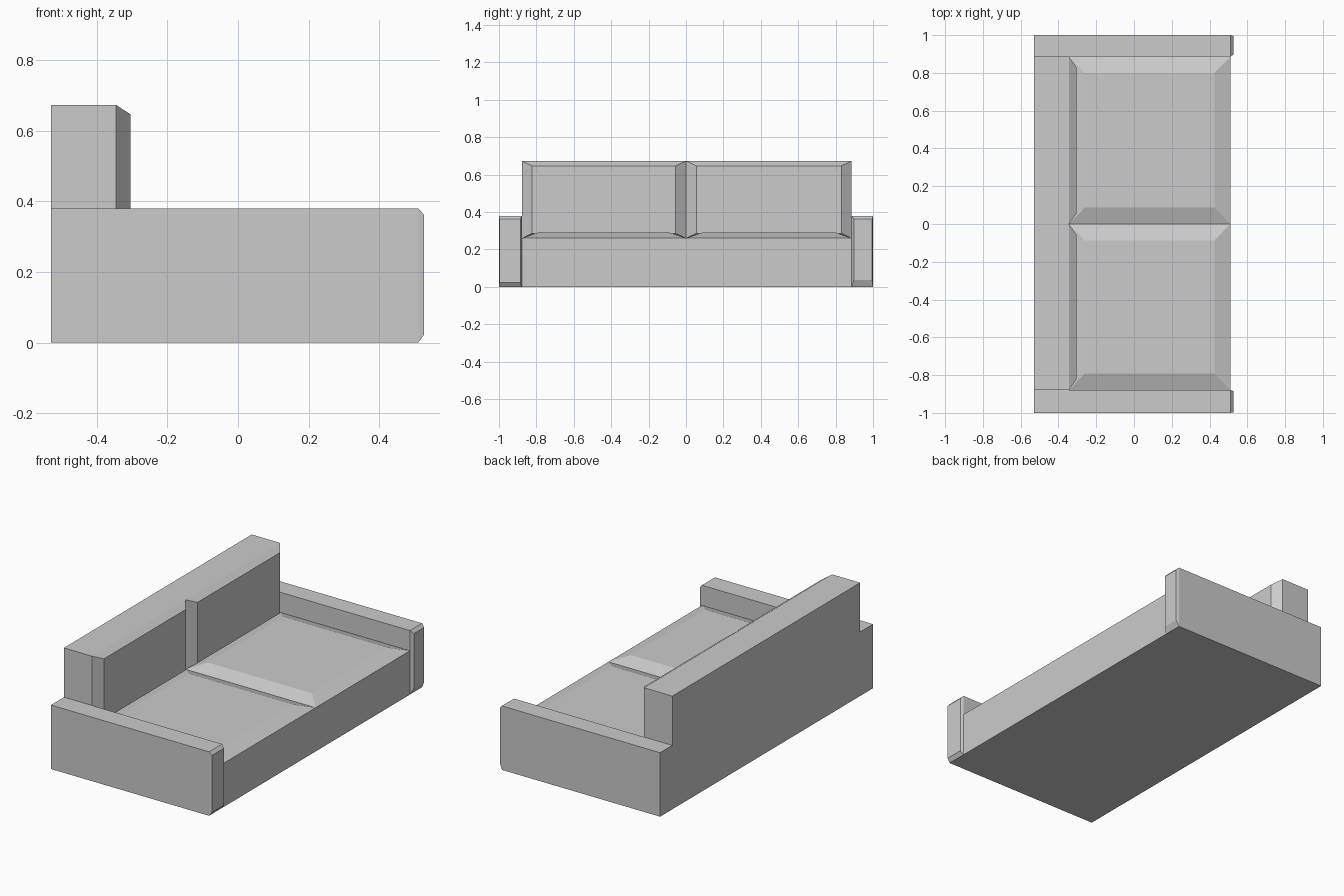
import bpy
import bmesh

if "Cube" in bpy.data.objects:
    bpy.data.objects.remove(bpy.data.objects["Cube"])

BACK, BACK_FACE, FRONT = -0.53, -0.345, 0.51
Y0, Y1 = -0.878, 0.886          # inner faces of the two arms
SEAT_Z, ARM_Z, TOP_Z = 0.26, 0.38, 0.673


def block(name, lo, hi, axis=0, inset=((0, 0), (0, 0), (0, 0))):
    """Box from lo to hi; the face at the + end of axis is inset per side."""
    bm = bmesh.new()
    bmesh.ops.create_cube(bm, size=1)
    for v in bm.verts:
        sides = [c > 0 for c in v.co]
        for i in range(3):
            v.co[i] = hi[i] if sides[i] else lo[i]
            if sides[axis] and i != axis:
                v.co[i] += -inset[i][1] if sides[i] else inset[i][0]
    bmesh.ops.recalc_face_normals(bm, faces=bm.faces)
    mesh = bpy.data.meshes.new(name)
    bm.to_mesh(mesh)
    bm.free()
    obj = bpy.data.objects.new(name, mesh)
    bpy.context.collection.objects.link(obj)
    return obj


# Seat base and back frame
block("seat_base", (BACK_FACE, Y0, 0), (FRONT, Y1, SEAT_Z))
block("back_frame", (BACK, Y0, 0), (BACK_FACE, Y1, TOP_Z))

# Arms with bevelled front panels
for side, a, b, rim in (("left", -1, Y0, 0.023), ("right", Y1, 1, 0.036)):
    block(f"{side}_arm", (BACK, a, 0), (FRONT, b, ARM_Z))
    edge = (0.003, 0.008) if side == "left" else (0.012, 0.005)
    block(f"{side}_arm_front", (FRONT, a, 0), (0.527, b, ARM_Z),
          axis=0, inset=((0, 0), edge, (rim, 0.018)))

# Seat and back cushions with sloping edges, meeting in the middle
for side, a, b in (("left", Y0, 0), ("right", 0, Y1)):
    block(f"{side}_seat_cushion", (BACK_FACE, a, SEAT_Z), (FRONT, b, 0.29),
          axis=2, inset=((0.085, 0.085), (0.087, 0.087), (0, 0)))
    block(f"{side}_back_cushion", (BACK_FACE, a, SEAT_Z), (-0.305, b, TOP_Z),
          axis=0, inset=((0, 0), (0.055, 0.055), (0.026, 0.026)))
